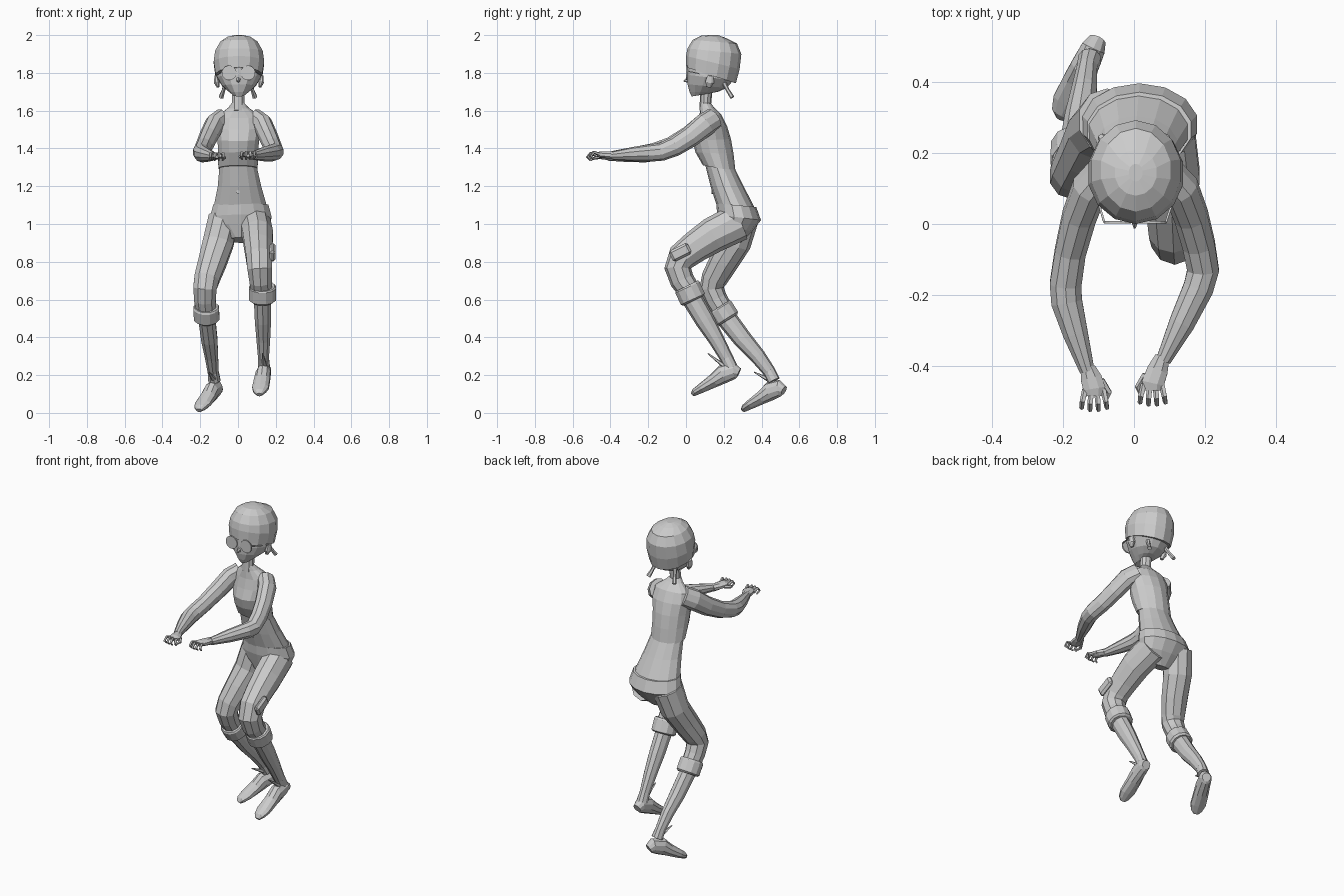
import bpy, bmesh
from math import cos, sin, pi, radians
from mathutils import Vector as V


def skin(name, rings):
    """Closed faceted mesh through a list of equal-sized point rings."""
    bm = bmesh.new()
    vs = [[bm.verts.new(p) for p in r] for r in rings]
    n = len(vs[0])
    for a, b in zip(vs, vs[1:]):
        for i in range(n):
            j = (i + 1) % n
            bm.faces.new((a[i], a[j], b[j], b[i]))
    bm.faces.new(vs[0])
    bm.faces.new(vs[-1])
    bmesh.ops.recalc_face_normals(bm, faces=bm.faces)
    me = bpy.data.meshes.new(name)
    bm.to_mesh(me)
    bm.free()
    ob = bpy.data.objects.new(name, me)
    bpy.context.collection.objects.link(ob)
    return ob


def stack(name, rows, n=14):
    """Tilted horizontal ellipses: (z front, z back, x centre, half width, y front, y back)."""
    rings = []
    for zf, zb, xc, hw, yf, yb in rows:
        ring = []
        for i in range(n):
            a = 2 * pi * (i + .5) / n
            t = .5 + .5 * sin(a)
            ring.append((xc + hw * cos(a), yf + (yb - yf) * t, zf + (zb - zf) * t))
        rings.append(ring)
    return skin(name, rings)


def tube(name, rows, n=10, hint=(1, 0, 0)):
    """Limb along a path: (x, y, z, sideways radius, other radius)."""
    c = [V(r[:3]) for r in rows]
    rings = []
    for k, r in enumerate(rows):
        t = (c[min(k + 1, len(c) - 1)] - c[max(k - 1, 0)]).normalized()
        s = V(hint)
        s = (s - t * s.dot(t)).normalized()
        u = t.cross(s)
        rings.append([c[k] + s * r[3] * cos(2 * pi * (i + .5) / n)
                      + u * r[4] * sin(2 * pi * (i + .5) / n) for i in range(n)])
    return skin(name, rings)


# Torso
stack("trousers_hips", [
    (.93, .90, .015, .06, .20, .29), (1.0, .96, .015, .15, .18, .35),
    (1.05, 1.02, .015, .167, .165, .397), (1.11, 1.09, .015, .15, .16, .372)])
stack("midriff", [
    (1.09, 1.08, .013, .146, .165, .367), (1.2, 1.2, .008, .118, .13, .305),
    (1.32, 1.3, 0, .1, .1, .255)])
stack("crop_top", [
    (1.31, 1.28, 0, .107, .09, .262), (1.38, 1.37, 0, .108, .05, .252),
    (1.44, 1.45, .002, .113, .035, .238), (1.5, 1.52, .005, .125, .055, .217),
    (1.56, 1.58, .005, .115, .07, .187), (1.61, 1.62, .003, .055, .075, .147),
    (1.64, 1.64, 0, .035, .075, .13)])
tube("neck", [(0, .1, 1.6, .034, .03), (.003, .11, 1.73, .034, .032)])
tube("navel", [(0, .15, 1.17, .01, .01), (0, .135, 1.17, .01, .01)], 6)

# Head and knitted cap
stack("head", [
    (1.675, 1.69, .005, .03, .03, .12), (1.70, 1.70, .005, .055, .018, .17),
    (1.74, 1.72, .005, .09, .008, .215), (1.79, 1.76, .005, .118, .005, .25),
    (1.86, 1.80, .005, .122, .008, .26)])
stack("cap", [
    (1.83, 1.745, .005, .127, 0, .264), (1.89, 1.82, .005, .137, 0, .284),
    (1.93, 1.90, .005, .129, .008, .293), (1.975, 1.955, .005, .1, .035, .27),
    (1.997, 1.985, .005, .06, .08, .21), (2.0, 2.0, .005, .02, .12, .17)])
tube("nose", [(.002, .02, 1.765, .016, .02), (.002, -.012, 1.755, .003, .003)], 6)

for s, side in ((-1, "left"), (1, "right")):
    x = .003 + s * .05
    tube("glasses_lens_" + side, [(x, .008, 1.8, .039, .039), (x, .001, 1.8, .039, .039)], 16)
    tube("glasses_temple_" + side, [(x + s * .037, .005, 1.81, .004, .004),
                                    (.005 + s * .123, .12, 1.785, .004, .004)], 4)
    tube("ear_" + side, [(.005 + s * .11, .12, 1.725, .008, .012), (.005 + s * .117, .125, 1.75, .016, .025),
                         (.005 + s * .123, .13, 1.785, .008, .018)], 8)
    tube("pigtail_" + side, [(s * .065, .2, 1.75, .013, .013), (s * .076, .22, 1.71, .01, .01),
                             (s * .09, .245, 1.67, .014, .012)], 6)


# Arms and hands
def hand(side, w, p, inward):
    tube("palm_" + side, [(*w, .022, .022), (*((V(w) + V(p)) / 2), .032, .02),
                          (*p, .034, .018), (p[0], p[1] - .02, p[2], .028, .013)], 8)
    for k in range(4):
        o = (k - 1.5) * .017
        x, y, z = p[0] + o, p[1] - .012 + .006 * abs(k - 1.5), p[2]
        tube(f"finger_{side}_{k}", [
            (x, y, z, .009, .009), (x + o * .3, y - .033, z + .012, .008, .008),
            (x + o * .4, y - .05, z - .008, .007, .007), (x + o * .2, y - .03, z - .026, .005, .005)], 5)
    tube("thumb_" + side, [(p[0] + inward * .02, p[1] + .025, p[2] - .005, .01, .01),
                           (p[0] + inward * .042, p[1] - .01, p[2] - .012, .009, .009),
                           (p[0] + inward * .03, p[1] - .04, p[2] - .02, .005, .005)], 5)


tube("arm_left", [
    (-.085, .145, 1.555, .05, .06), (-.125, .1, 1.525, .052, .062), (-.155, .02, 1.465, .05, .056),
    (-.18, -.08, 1.41, .046, .05), (-.193, -.17, 1.38, .047, .048), (-.19, -.22, 1.372, .046, .046),
    (-.165, -.31, 1.365, .037, .037), (-.132, -.415, 1.358, .022, .023)])
hand("left", (-.13, -.405, 1.358), (-.112, -.465, 1.362), 1)
tube("arm_right", [
    (.09, .145, 1.555, .05, .06), (.132, .1, 1.525, .052, .062), (.162, .02, 1.46, .05, .056),
    (.183, -.06, 1.41, .048, .052), (.195, -.13, 1.382, .047, .048), (.182, -.18, 1.377, .045, .046),
    (.135, -.28, 1.37, .038, .038), (.083, -.385, 1.362, .022, .023)])
hand("right", (.08, -.375, 1.362), (.053, -.45, 1.368), -1)

# Legs
tube("thigh_left", [
    (-.075, .29, 1.03, .085, .095), (-.105, .26, .9, .085, .085), (-.135, .2, .8, .078, .078),
    (-.165, .15, .71, .07, .07), (-.175, .135, .66, .065, .065), (-.175, .16, .6, .06, .06),
    (-.17, .19, .55, .056, .058)])
tube("thigh_right", [
    (.088, .28, 1.01, .085, .1), (.105, .14, .94, .084, .095), (.108, .05, .88, .078, .085),
    (.112, -.02, .825, .073, .079), (.115, -.044, .765, .069, .071), (.12, -.02, .70, .062, .065),
    (.125, .015, .65, .06, .06)])
tube("cuff_left", [(-.168, .178, .563, .064, .064), (-.168, .183, .555, .07, .07),
                   (-.166, .218, .5, .07, .07), (-.166, .223, .492, .06, .06)], 12)
tube("cuff_right", [(.13, .004, .672, .066, .068), (.13, .008, .664, .073, .073),
                    (.13, .036, .602, .073, .073), (.13, .04, .594, .062, .062)], 12)
tube("shin_left", [
    (-.165, .215, .5, .047, .055), (-.152, .3, .39, .045, .05), (-.14, .38, .3, .037, .042),
    (-.132, .44, .22, .03, .034), (-.125, .465, .17, .034, .034)])
tube("shin_right", [
    (.13, .035, .6, .048, .055), (.132, .1, .49, .045, .052), (.134, .16, .39, .038, .042),
    (.135, .215, .29, .03, .035), (.137, .24, .24, .034, .034)])


# Shoes with a lace loop each
def shoe(side, heel, toe, lace_a, lace_b):
    heel, toe = V(heel), V(toe)
    f = toe - heel
    s = f.cross(V((0, 0, 1))).normalized()
    u = s.cross(f).normalized()
    rows = [(0, .026, .05), (.07, .036, .09), (.3, .041, .1), (.5, .044, .075),
            (.78, .046, .052), (.93, .034, .04), (1, .016, .024)]
    tube("shoe_" + side, [(*(heel + f * t + u * h / 2), w, h / 2) for t, w, h in rows], 10, s)
    tube("lace_" + side, [(*lace_a, .016, .012), (*lace_b, .003, .003)], 5)


shoe("left", (-.1, .527, .095), (-.205, .305, .002), (-.13, .43, .18), (-.155, .36, .216))
shoe("right", (.145, .29, .19), (.113, .038, .085), (.14, .2, .25), (.13, .115, .315))

# Thigh pouch
bpy.ops.mesh.primitive_cube_add(size=1, location=(.183, -.03, .85), rotation=(radians(27), 0, 0))
pouch = bpy.context.object
pouch.name = "thigh_pouch"
pouch.scale = (.032, .11, .064)
bpy.ops.object.transform_apply(location=False, rotation=False, scale=True)
bev = pouch.modifiers.new("bevel", "BEVEL")
bev.width = .012
bev.segments = 1
